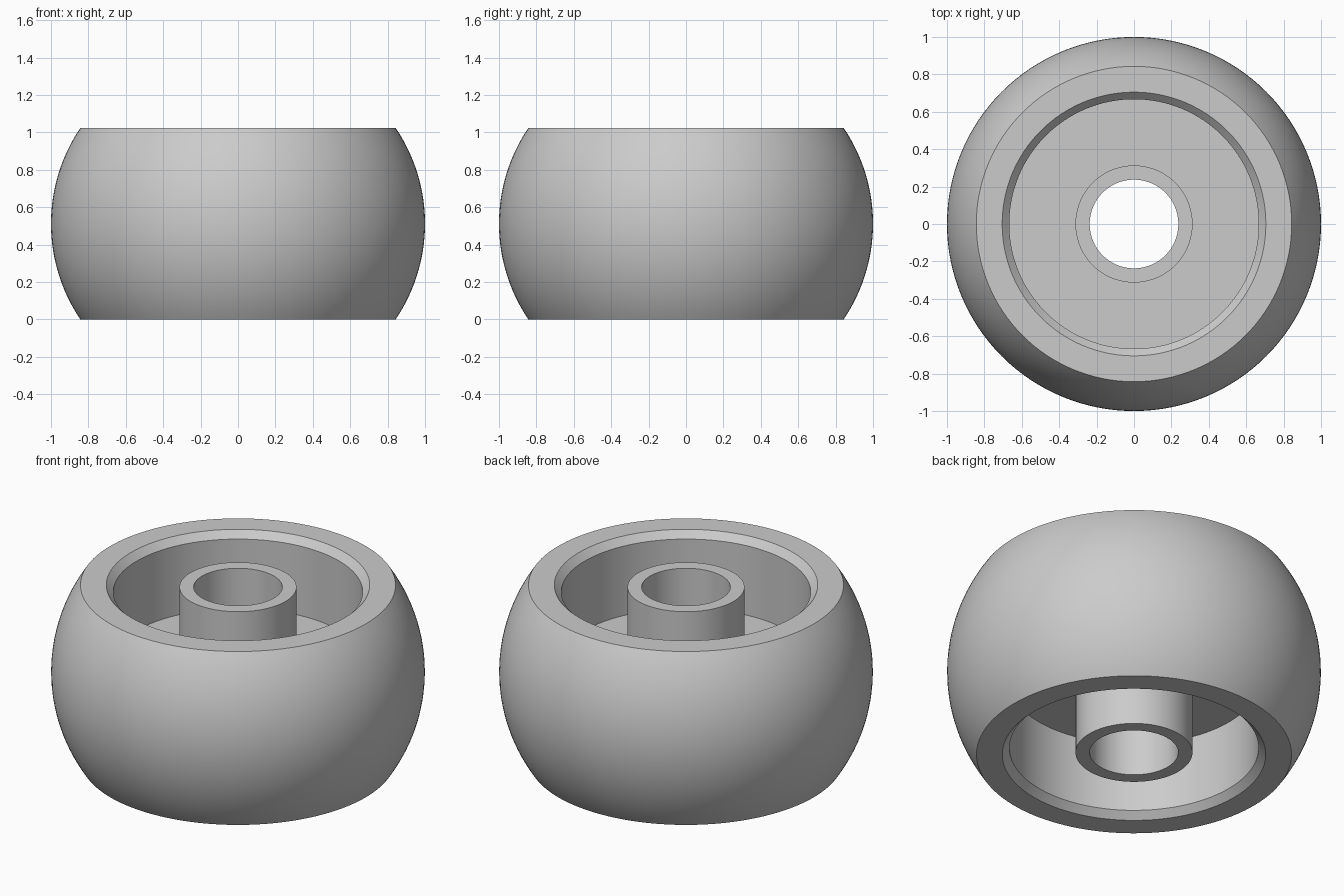
import bpy, bmesh, math
from mathutils import Vector

if "Cube" in bpy.data.objects:
    bpy.data.objects.remove(bpy.data.objects["Cube"])

SEGMENTS = 128
HALF = 0.512                      # half of the wheel width
RIM, LIP, WALL = 0.843, 0.705, 0.667
HUB, BORE = 0.313, 0.237
HUB_HALF, WEB_HALF, CHAMFER = 0.50, 0.062, 0.04

# Crowned tread: circular arc from the upper rim edge down to the equator
bulge = 1.0 - RIM
arc_r = (HALF ** 2 + bulge ** 2) / (2 * bulge)
arc_max = math.asin(HALF / arc_r)
tread = []
for i in range(17):
    a = arc_max * (1 - i / 16)
    tread.append((1.0 - arc_r + arc_r * math.cos(a), arc_r * math.sin(a)))

# Upper half profile: bore, hub, recessed web, chamfered lip, tread
upper = [(BORE, HUB_HALF), (HUB, HUB_HALF), (HUB, WEB_HALF), (WALL, WEB_HALF),
         (WALL, HALF - CHAMFER), (LIP, HALF)] + tread
# Mirror it to close the section (the equator point is shared)
profile = upper + [(r, -z) for r, z in reversed(upper[:-1])]


def lathe(name, section):
    """Revolve a closed (radius, height) section around z."""
    bm = bmesh.new()
    rings = []
    for s in range(SEGMENTS):
        a = 2 * math.pi * s / SEGMENTS
        rings.append([bm.verts.new(Vector((r * math.cos(a), r * math.sin(a), z + HALF)))
                      for r, z in section])
    n = len(section)
    for s in range(SEGMENTS):
        p, q = rings[s], rings[(s + 1) % SEGMENTS]
        for i in range(n):
            j = (i + 1) % n
            bm.faces.new((p[i], p[j], q[j], q[i]))
    bmesh.ops.recalc_face_normals(bm, faces=bm.faces)
    mesh = bpy.data.meshes.new(name)
    bm.to_mesh(mesh)
    bm.free()
    obj = bpy.data.objects.new(name, mesh)
    bpy.context.collection.objects.link(obj)
    return obj


# Caster wheel body
wheel = lathe("wheel", profile)
bpy.context.view_layer.objects.active = wheel
wheel.select_set(True)
bpy.ops.object.shade_smooth_by_angle(angle=math.radians(25))
